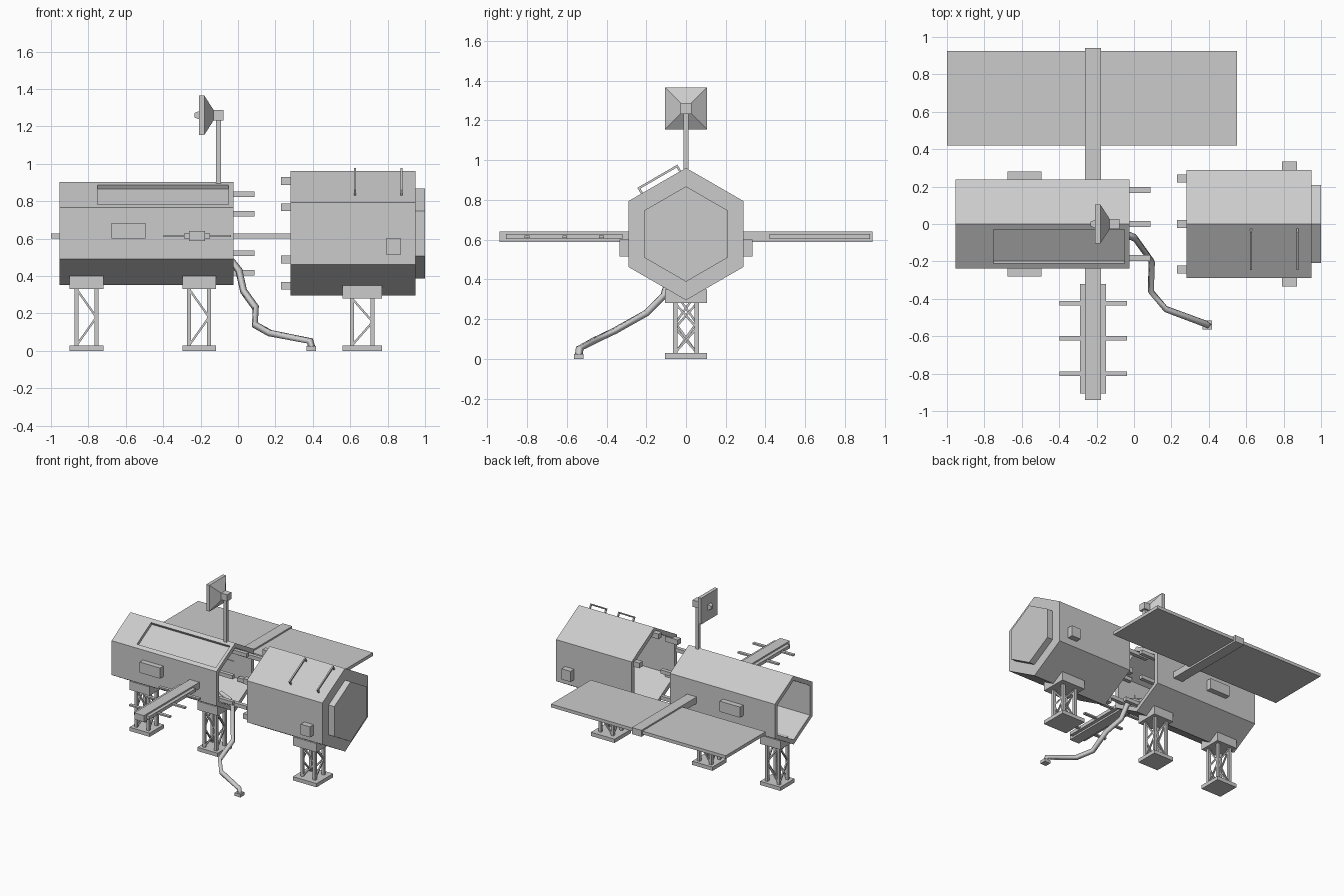
import bpy, bmesh
from math import sin, cos, pi, radians, sqrt
from mathutils import Vector, Matrix

if "Cube" in bpy.data.objects:
    bpy.data.objects.remove(bpy.data.objects["Cube"])


def finish(name, bm):
    bmesh.ops.remove_doubles(bm, verts=bm.verts, dist=1e-5)
    bmesh.ops.recalc_face_normals(bm, faces=bm.faces)
    me = bpy.data.meshes.new(name)
    bm.to_mesh(me)
    bm.free()
    ob = bpy.data.objects.new(name, me)
    bpy.context.collection.objects.link(ob)
    return ob


def add_box(bm, lo, hi):
    lo, hi = Vector(lo), Vector(hi)
    m = Matrix.Translation((lo + hi) / 2) @ Matrix.Diagonal((*(hi - lo), 1))
    bmesh.ops.create_cube(bm, size=1, matrix=m)


def box(name, lo, hi):
    bm = bmesh.new()
    add_box(bm, lo, hi)
    return finish(name, bm)


def add_bar(bm, a, b, t):
    a, b = Vector(a), Vector(b)
    rot = (b - a).to_track_quat('Z', 'Y').to_matrix().to_4x4()
    m = Matrix.Translation((a + b) / 2) @ rot @ Matrix.Diagonal((t, t, (b - a).length, 1))
    bmesh.ops.create_cube(bm, size=1, matrix=m)


def turned(name, profile, z, sides, phase, closed=False):
    """Sweep an (x, radius) profile around a lengthwise axis at height z."""
    bm = bmesh.new()
    rings = [[bm.verts.new((x, r * cos(phase + 2 * pi * k / sides), z + r * sin(phase + 2 * pi * k / sides)))
              for k in range(sides)] for x, r in profile]
    pairs = list(zip(rings, rings[1:]))
    if closed:
        pairs.append((rings[-1], rings[0]))
    for p, q in pairs:
        for k in range(sides):
            j = (k + 1) % sides
            bm.faces.new((p[k], p[j], q[j], q[k]))
    return finish(name, bm)


AXIS = 0.628

# Hexagonal modules: open tube on the left, one closed end on the right
left = turned("left_module", [(-.955, .275), (-.025, .275), (-.025, .237), (-.955, .237)],
              AXIS, 6, pi / 2, closed=True)
turned("right_module", [(.92, 0), (.92, .293), (.28, .293), (.28, .333), (.95, .333),
                        (.95, .24), (1, .24), (1, 0)], AXIS, 6, pi / 2)

# Recessed panel in the sloping front roof of the left module
cutter = box("recess_cutter", (-.35, -.104, -.023), (.35, .104, .023))
cutter.location = (-.4, -.12, .834)
cutter.rotation_euler = (radians(30), 0, 0)
cutter.hide_render = True
mod = left.modifiers.new("recess", 'BOOLEAN')
mod.operation = 'DIFFERENCE'
mod.solver = 'EXACT'
mod.object = cutter
bpy.context.view_layer.objects.active = left
bpy.ops.object.modifier_apply(modifier=mod.name)
bpy.data.objects.remove(cutter)

# Docking pegs and sockets at the hexagon corners
for name, x0, x1, r, h in (("docking_pegs", -.12, .088, .21, .015), ("docking_sockets", .23, .34, .28, .021)):
    bm = bmesh.new()
    for k in range(6):
        a = pi / 2 + k * pi / 3
        y, z = r * cos(a), AXIS + r * sin(a)
        add_box(bm, (x0, y - h, z - h), (x1, y + h, z + h))
    finish(name, bm)

# Equipment boxes on both flanks
for side, s in (("front", -1), ("back", 1)):
    box("left_box_" + side, (-.675, min(s * .22, s * .281), .6), (-.495, max(s * .22, s * .281), .685))
    box("right_box_" + side, (.79, min(s * .27, s * .335), .515), (.872, max(s * .27, s * .335), .6))

# Handrails standing off the right roof
bm = bmesh.new()
off = Vector((0, -.5, .866)) * .03
for x in (.625, .873):
    lo = Vector((x, -.222, .833))
    hi = Vector((x, -.03, .944))
    ext = (hi - lo).normalized() * .006
    add_bar(bm, lo, lo + off, .011)
    add_bar(bm, hi, hi + off, .011)
    add_bar(bm, lo + off - ext, hi + off + ext, .011)
finish("handrails", bm)


# Lattice legs
def leg(name, x, half, post, ztop):
    bm = bmesh.new()
    add_box(bm, (x - half, -half, 0), (x + half, half, .03))
    add_box(bm, (x - half, -half, ztop - .07), (x + half, half, ztop))
    z0, z1 = .03, ztop - .07
    zm = (z0 + z1) / 2
    for a in (-post, post):
        for b in (-post, post):
            add_box(bm, (x + a - .011, b - .011, z0), (x + a + .011, b + .011, z1))
        # zigzag braces on front/back, then on the two ends
        for zz in (z0, z1):
            add_bar(bm, (x - post, a, zz), (x + post, a, zm), .011)
            add_bar(bm, (x + a, -a, zz), (x + a, a, zm), .011)
    finish(name, bm)


leg("leg_outer", -.81, .09, .053, .4)
leg("leg_middle", -.208, .09, .053, .4)
leg("leg_right", .665, .105, .055, .35)

# Solar wing at the back
box("wing_arm", (-.262, .2, .588), (-.177, .94, .64))
box("solar_wing", (-1, .42, .602), (.55, .925, .628))

# Bare wing arm with cross rods at the front
box("bare_arm", (-.262, -.94, .588), (-.177, -.2, .64))
box("bare_arm_spine", (-.29, -.905, .602), (-.15, -.32, .628))
bm = bmesh.new()
for y in (-.425, -.61, -.8):
    add_box(bm, (-.398, y - .012, .609), (-.037, y + .012, .621))
finish("cross_rods", bm)

# Antenna mast and square dish
box("mast", (-.118, -.013, .87), (-.092, .013, 1.25))
q = sqrt(2)
turned("square_dish", [(-.232, 0), (-.232, .012 * q), (-.208, .022 * q), (-.208, .105 * q), (-.18, .105 * q),
                       (-.13, .027 * q), (-.077, .027 * q), (-.077, 0)], 1.26, 4, pi / 4)

# Loose hose hanging out of the left module
cu = bpy.data.curves.new("hose", 'CURVE')
cu.dimensions = '3D'
cu.bevel_depth = .02
cu.bevel_resolution = 0
cu.use_fill_caps = True
path = [(-.12, -.05, .5), (-.03, -.06, .475), (.005, -.075, .43), (.03, -.11, .32), (.095, -.2, .23),
        (.09, -.36, .14), (.17, -.455, .095), (.385, -.535, .053), (.395, -.54, .015)]
sp = cu.splines.new('POLY')
sp.points.add(len(path) - 1)
for p, c in zip(sp.points, path):
    p.co = (*c, 1)
bpy.context.collection.objects.link(bpy.data.objects.new("hose", cu))
box("hose_foot", (.366, -.565, 0), (.418, -.515, .025))
